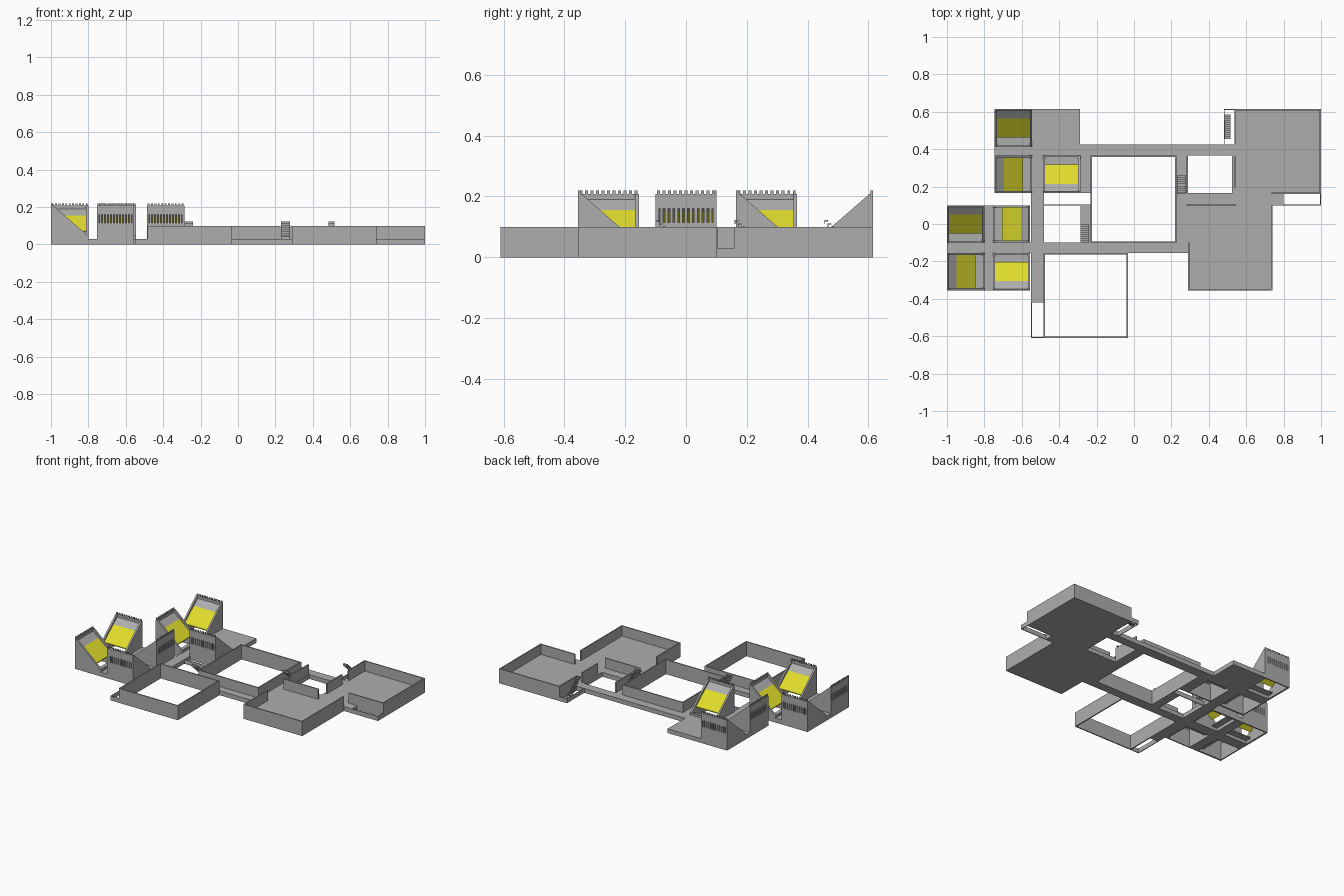
import bpy, bmesh
from math import radians
from mathutils import Matrix

cube = bpy.data.objects.get("Cube")
if cube:
    bpy.data.objects.remove(cube, do_unlink=True)


def material(name, rgb):
    m = bpy.data.materials.new(name)
    m.use_nodes = True
    m.diffuse_color = (*rgb, 1)
    m.node_tree.nodes["Principled BSDF"].inputs["Base Color"].default_value = (*rgb, 1)
    return m


GREY = material("concrete grey", (0.42, 0.42, 0.42))
YELLOW = material("panel yellow", (0.75, 0.72, 0.025))


def box(bm, x0, x1, y0, y1, z0, z1):
    size = Matrix.Diagonal((x1 - x0, y1 - y0, z1 - z0, 1))
    mid = Matrix.Translation(((x0 + x1) / 2, (y0 + y1) / 2, (z0 + z1) / 2))
    bmesh.ops.create_cube(bm, size=1, matrix=mid @ size)


def prism(bm, profile, x0, x1, mat=0):
    """Extrude a (y, z) profile along x."""
    face = bm.faces.new([bm.verts.new((x0, y, z)) for y, z in profile])
    out = bmesh.ops.extrude_face_region(bm, geom=[face])["geom"]
    moved = [g for g in out if isinstance(g, bmesh.types.BMVert)]
    bmesh.ops.translate(bm, verts=moved, vec=(x1 - x0, 0, 0))
    for v in moved:
        for f in v.link_faces:
            f.material_index = mat
    face.material_index = mat


def finish(bm, name, matrix=None):
    bmesh.ops.recalc_face_normals(bm, faces=bm.faces[:])
    me = bpy.data.meshes.new(name)
    bm.to_mesh(me)
    bm.free()
    me.materials.append(GREY)
    me.materials.append(YELLOW)
    ob = bpy.data.objects.new(name, me)
    bpy.context.collection.objects.link(ob)
    if matrix:
        ob.matrix_world = matrix
    return ob


def boxes(name, rects, z0, z1):
    bm = bmesh.new()
    for r in rects:
        box(bm, *r, z0, z1)
    finish(bm, name)


FLOOR, TOP, T = 0.03, 0.1, 0.008

# Floor slabs
boxes("hall_floors", [
    (0.54, 1.0, 0.165, 0.615), (0.29, 0.74, -0.355, 0.1),
    (0.225, 0.8, 0.1, 0.165), (0.225, 0.29, -0.1, 0.1)], 0, FLOOR)
boxes("corridor_floors", [
    (-0.745, 0.54, 0.365, 0.425), (-0.55, -0.29, 0.425, 0.615),
    (0.225, 0.29, 0.165, 0.365), (0.525, 0.54, 0.165, 0.365),
    (-1.0, 0.29, -0.155, -0.1), (-0.55, -0.48, -0.1, 0.365),
    (-0.55, -0.485, -0.42, -0.155), (-0.8, -0.755, -0.355, -0.155),
    (-0.8, -0.755, -0.1, 0.1), (-0.285, -0.23, -0.1, 0.1),
    (-0.29, -0.23, 0.165, 0.365)], 0, FLOOR)

# Thin kerbs around the floor openings
boxes("opening_kerbs", [
    (-0.55, -0.545, -0.61, -0.42), (-0.55, -0.485, -0.61, -0.605),
    (0.8, 1.0, 0.1, 0.105), (0.995, 1.0, 0.105, 0.165),
    (0.48, 0.485, 0.425, 0.615), (0.48, 0.54, 0.61, 0.615),
    (-0.48, -0.23, 0.1, 0.105)], 0, FLOOR)

# Open courts: rings of full-height walls
for name, (x0, x1, y0, y1) in {"front_court": (-0.485, -0.033, -0.61, -0.155),
                               "middle_court": (-0.232, 0.228, -0.102, 0.366)}.items():
    boxes(name + "_walls", [
        (x0, x1, y0, y0 + T), (x0, x1, y1 - T, y1),
        (x0, x0 + T, y0 + T, y1 - T), (x1 - T, x1, y0 + T, y1 - T)], 0, TOP)

# Hall perimeter walls and free-standing partitions
boxes("hall_walls", [
    (0.29, 0.74, -0.355, -0.355 + T), (0.74 - T, 0.74, -0.355, 0.1),
    (0.29, 0.29 + T, -0.355, -0.1), (0.735, 1.0, 0.16, 0.16 + T),
    (1.0 - T, 1.0, 0.16, 0.615), (0.54, 1.0, 0.615 - T, 0.615),
    (0.537, 0.545, 0.43, 0.615)], 0, TOP)
boxes("partitions", [
    (0.28, 0.545, 0.096, 0.104), (0.537, 0.545, 0.195, 0.362),
    (0.28, 0.288, 0.165, 0.362)], FLOOR, TOP)

# Open-tread stairs descending towards the back
STEPS, RUN, RISE = 12, 0.13, 0.122
for i, (x0, x1, y) in enumerate([(0.485, 0.515, 0.455), (0.23, 0.278, 0.16), (-0.285, -0.24, -0.1)]):
    bm = bmesh.new()
    for s in range(STEPS):
        ys, z = y + s * RUN / STEPS, RISE * (1 - s / STEPS)
        box(bm, x0, x1, ys, ys + 0.012, z - 0.004, z)
        box(bm, x0, x1, ys, ys + 0.002, max(0, z - 0.012), z)
    finish(bm, f"stair_{i + 1}")

# Light towers: high slotted wall at local -y, sloped panel falling to +y
H, TEETH = 0.1, 11


def slope(t):
    return 0.197 - 0.82 * t


def tower(name, x, y, turn):
    bm = bmesh.new()
    side = [(-H, 0), (H, 0), (H, 0.045), (-H + 0.012, 0.208), (-H, 0.208)]
    for s in (-1, 1):
        prism(bm, side, s * H, s * (H - 0.012))
    inner = H - 0.012
    # High wall with a row of slots and a toothed top
    box(bm, -inner, inner, -H, -H + T, 0, 0.115)
    box(bm, -inner, inner, -H, -H + T, 0.16, 0.208)
    pitch = 2 * inner / TEETH
    for i in range(TEETH):
        c = -inner + (i + 0.5) * pitch
        box(bm, c - pitch * 0.32, c + pitch * 0.32, -H, -H + T, 0.115, 0.16)
        c *= H / inner
        box(bm, c - pitch * 0.3, c + pitch * 0.3, -H, -H + T, 0.208, 0.22)
    # Low wall and ledge
    box(bm, -inner, inner, H - T, H, 0, 0.045)
    box(bm, -inner, inner, 0.05, H - T, 0.022, FLOOR)
    # Sloped sheet: plain upper strip, coloured main panel
    for a, b, mat in ((0.008, 0.05, 0), (0.05, 0.152, 1)):
        sheet = [(a - H, slope(a)), (b - H, slope(b)),
                 (b - H, slope(b) - 0.006), (a - H, slope(a) - 0.006)]
        prism(bm, sheet, -inner, inner, mat)
    finish(bm, name, Matrix.Translation((x, y, 0)) @ Matrix.Rotation(radians(turn), 4, "Z"))


for i, (x, y, turn) in enumerate([
        (-0.9, -0.255, -90), (-0.655, -0.255, 0), (-0.9, 0, 180), (-0.655, 0, 90),
        (-0.645, 0.265, -90), (-0.387, 0.265, 0), (-0.645, 0.515, 180)]):
    tower(f"light_tower_{i + 1}", x, y, turn)
